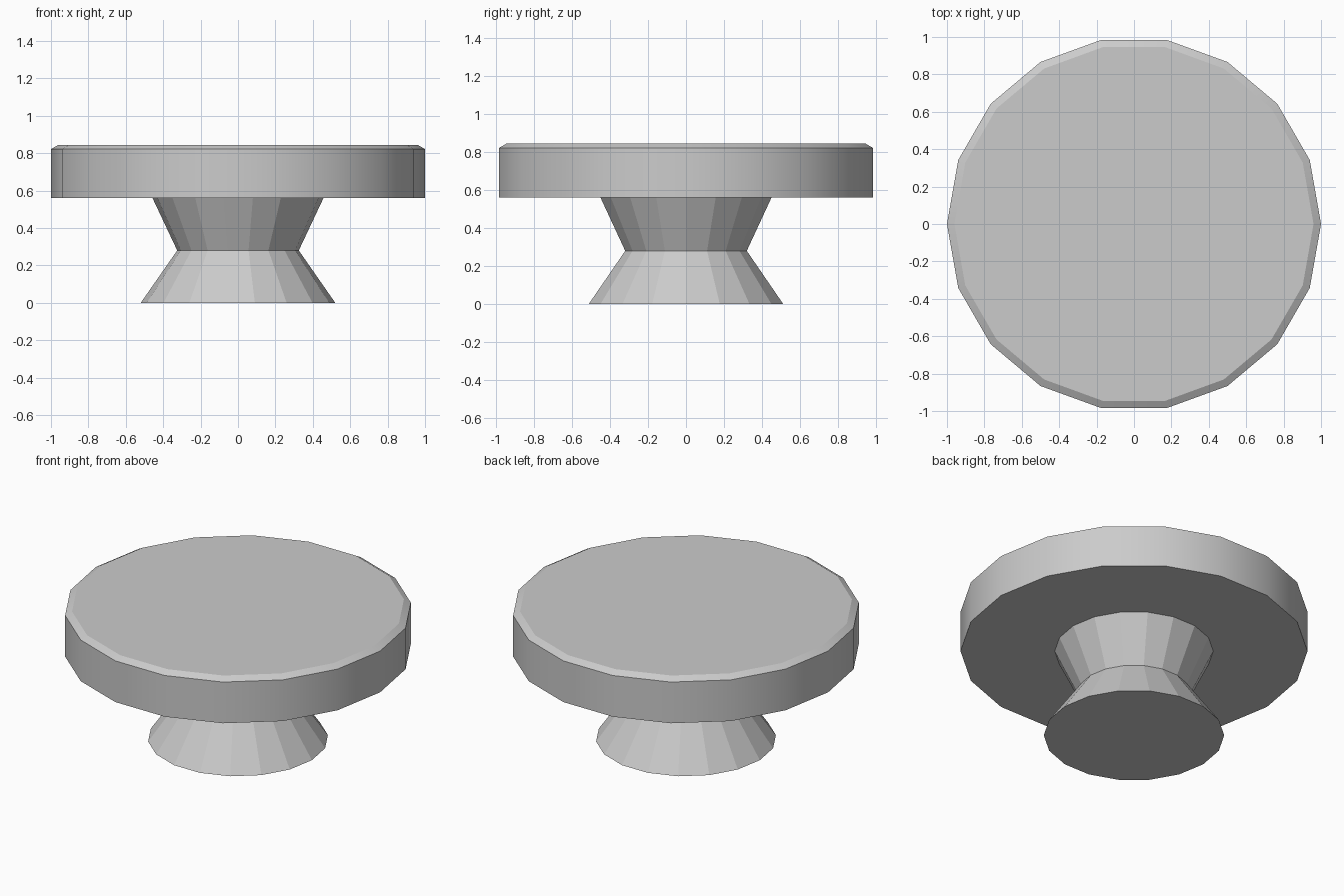
import bpy, bmesh
from math import cos, sin, tau, radians

if "Cube" in bpy.data.objects:
    bpy.data.objects.remove(bpy.data.objects["Cube"])

SIDES = 18


def lathe(name, profile, cap_top=True):
    """Spin a list of (radius, z) points, bottom to top, into a faceted solid."""
    bm = bmesh.new()
    rings = [[bm.verts.new((r * cos(tau * i / SIDES), r * sin(tau * i / SIDES), z))
              for i in range(SIDES)] for r, z in profile]
    for low, high in zip(rings, rings[1:]):
        for i in range(SIDES):
            j = (i + 1) % SIDES
            bm.faces.new((low[i], low[j], high[j], high[i]))
    bm.faces.new(rings[0][::-1])
    if cap_top:
        bm.faces.new(rings[-1])
    mesh = bpy.data.meshes.new(name)
    bm.to_mesh(mesh)
    bm.free()
    obj = bpy.data.objects.new(name, mesh)
    bpy.context.collection.objects.link(obj)
    return obj


# Flat-faceted waisted pedestal, open where it meets the top
lathe("pedestal", [(0.52, 0), (0.325, 0.28), (0.457, 0.56)], cap_top=False)

# Thick round top with a narrow chamfer and smooth-shaded rim
top = lathe("round_top", [(1.0, 0.56), (1.0, 0.822), (0.96, 0.845)])
bpy.context.view_layer.objects.active = top
top.select_set(True)
bpy.ops.object.shade_smooth_by_angle(angle=radians(25))
